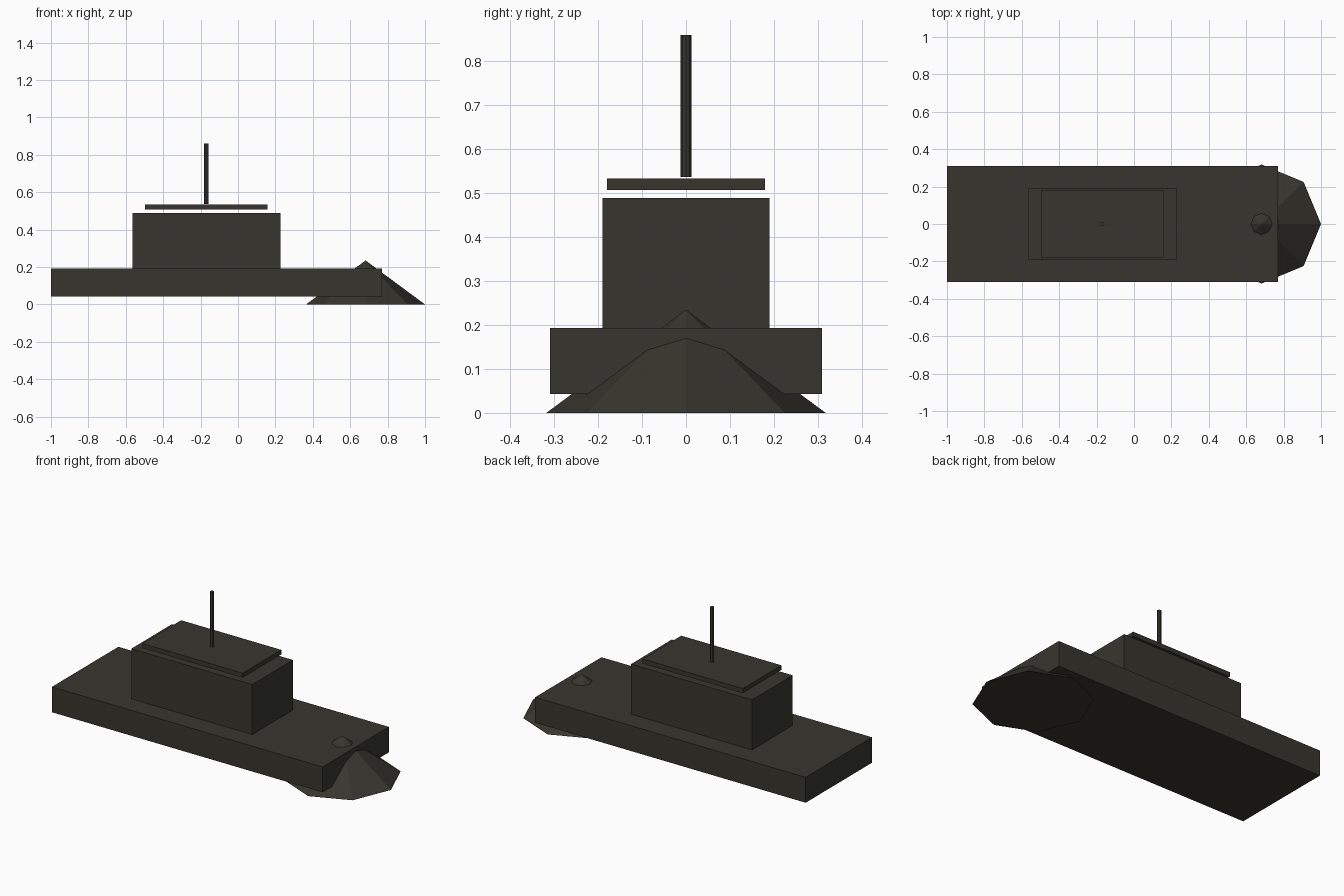
import bpy
import math

if "Cube" in bpy.data.objects:
    bpy.data.objects.remove(bpy.data.objects["Cube"])

# single dark olive paint
paint = bpy.data.materials.new("dark olive grey")
paint.diffuse_color = (0.038, 0.036, 0.027, 1.0)
paint.use_nodes = True
paint.node_tree.nodes["Principled BSDF"].inputs["Base Color"].default_value = paint.diffuse_color


def finish(name):
    obj = bpy.context.object
    obj.name = name
    obj.data.materials.append(paint)
    return obj


def box(name, x0, x1, half_y, z0, z1):
    bpy.ops.mesh.primitive_cube_add(size=1, location=((x0 + x1) / 2, 0, (z0 + z1) / 2))
    obj = finish(name)
    obj.scale = (x1 - x0, 2 * half_y, z1 - z0)
    return obj


# hull, cabin and floating roof plate
box("hull", -1.0, 0.77, 0.31, 0.043, 0.193)
box("cabin", -0.565, 0.226, 0.19, 0.193, 0.489)
box("roof", -0.498, 0.157, 0.18, 0.507, 0.534)

# mast
bpy.ops.mesh.primitive_cylinder_add(vertices=8, radius=0.012, depth=0.323,
                                    location=(-0.17, 0, 0.6985))
finish("mast")

# eight-sided bow cone, one corner pointing forward
bpy.ops.mesh.primitive_cone_add(vertices=8, radius1=0.318, radius2=0, depth=0.235,
                                location=(0.682, 0, 0.1175),
                                rotation=(0, 0, math.pi / 2))
finish("bow_cone")
